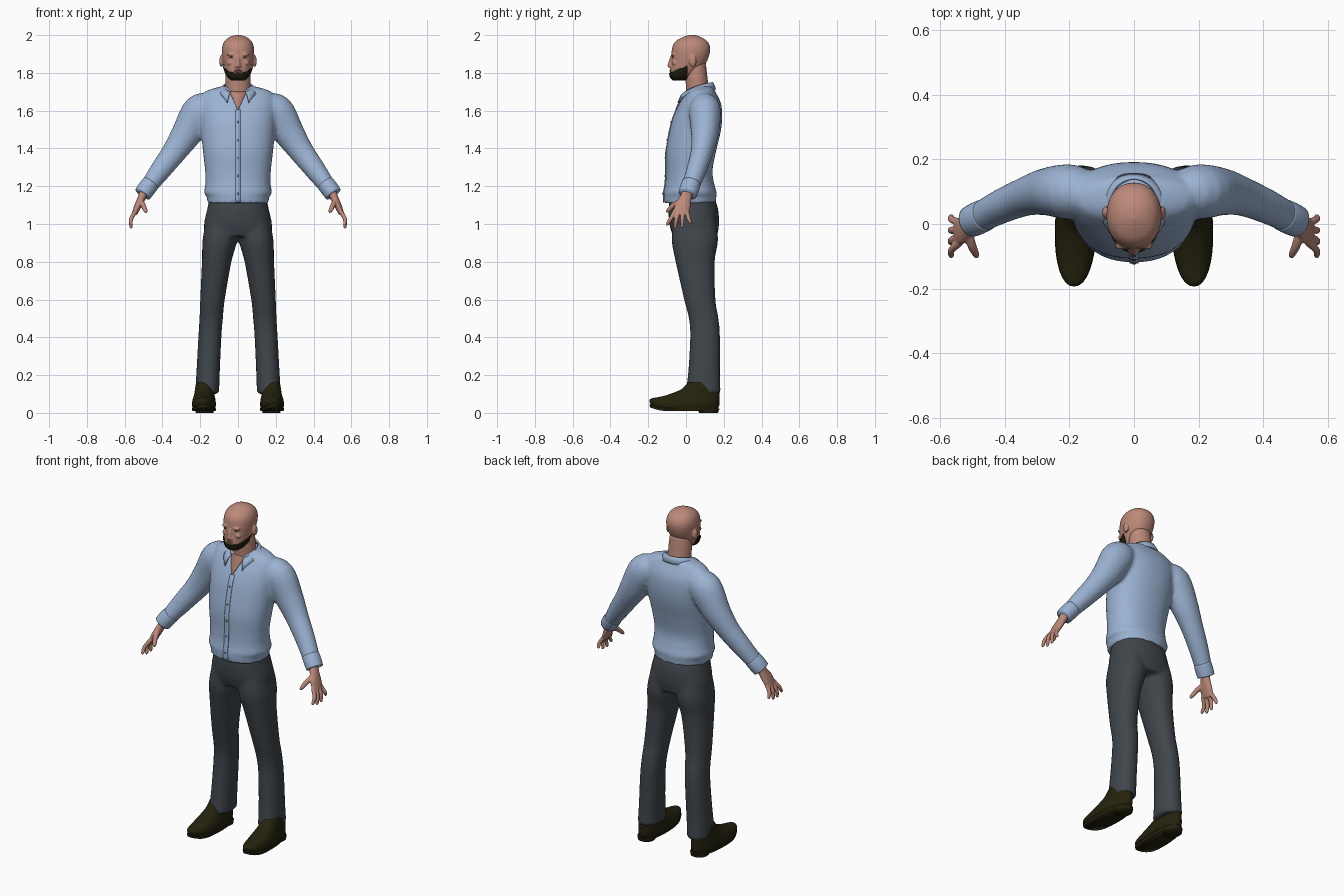
import bpy, bmesh
from math import sin, cos, pi, radians, copysign
from mathutils import Vector, Matrix

if "Cube" in bpy.data.objects:
    bpy.data.objects.remove(bpy.data.objects["Cube"])


def material(name, rgb):
    m = bpy.data.materials.new(name)
    m.use_nodes = True
    m.diffuse_color = (*rgb, 1)
    bsdf = next(n for n in m.node_tree.nodes if n.type == "BSDF_PRINCIPLED")
    bsdf.inputs["Base Color"].default_value = (*rgb, 1)
    return m


SKIN = material("skin", (0.50, 0.25, 0.19))
LIP = material("lip", (0.36, 0.14, 0.11))
SHIRT = material("shirt blue", (0.33, 0.45, 0.65))
BUTTON = material("button blue", (0.12, 0.17, 0.28))
CLOTH = material("trouser grey", (0.05, 0.06, 0.07))
SHOE = material("shoe brown", (0.018, 0.016, 0.004))
HAIR = material("beard dark", (0.013, 0.012, 0.005))
EYE = material("eye white", (0.45, 0.36, 0.32))


def spline(rows, steps):
    """Pass a smooth curve through rows of numbers."""
    ext = [rows[0], *rows, rows[-1]]
    out = []
    for a, b, c, d in zip(ext, ext[1:], ext[2:], ext[3:]):
        for s in range(steps):
            t = s / steps
            out.append([q + t / 2 * (r - p + t * (2*p - 5*q + 4*r - s4 + t * (3*(q - r) + s4 - p)))
                        for p, q, r, s4 in zip(a, b, c, d)])
    return out + [list(rows[-1])]


def tube(bm, rows, flat=False, power=2.0, n=32, steps=4):
    """Loft ellipses (x, y, z, radius a, radius b) along a path."""
    pts = spline(rows, steps)
    rings = []
    for i, (x, y, z, ra, rb) in enumerate(pts):
        u, v = Vector((1, 0, 0)), Vector((0, 1, 0))
        if not flat:
            ahead, behind = pts[min(i + 1, len(pts) - 1)], pts[max(i - 1, 0)]
            t = (Vector(ahead[:3]) - Vector(behind[:3])).normalized()
            u = t.cross(v).normalized()
            v = t.cross(u)
        ring = []
        for k in range(n):
            c, s = cos(2 * pi * k / n), sin(2 * pi * k / n)
            c, s = copysign(abs(c) ** (2 / power), c), copysign(abs(s) ** (2 / power), s)
            ring.append(bm.verts.new(Vector((x, y, z)) + u * ra * c + v * rb * s))
        rings.append(ring)
    faces = [bm.faces.new((r[k], r[(k + 1) % n], q[(k + 1) % n], q[k]))
             for r, q in zip(rings, rings[1:]) for k in range(n)]
    faces += [bm.faces.new(rings[0]), bm.faces.new(rings[-1])]
    bmesh.ops.recalc_face_normals(bm, faces=faces)


def blob(bm, loc, size):
    mat = Matrix.Translation(loc) @ Matrix.Diagonal((*size, 1))
    bmesh.ops.create_uvsphere(bm, u_segments=16, v_segments=10, radius=1, matrix=mat)


def finish(name, bm, mat, voxel=0, blur=3, thick=0):
    """Make the object; voxel fuses overlapping volumes into one skin."""
    for f in bm.faces:
        f.smooth = True
    me = bpy.data.meshes.new(name)
    bm.to_mesh(me)
    bm.free()
    me.materials.append(mat)
    ob = bpy.data.objects.new(name, me)
    bpy.context.collection.objects.link(ob)
    if voxel:
        r = ob.modifiers.new("Fuse", "REMESH")
        r.mode, r.voxel_size, r.use_smooth_shade = "VOXEL", voxel, True
        s = ob.modifiers.new("Soften", "SMOOTH")
        s.factor, s.iterations = 0.5, blur
    if thick:
        s = ob.modifiers.new("Thickness", "SOLIDIFY")
        s.thickness, s.offset = thick, 0
    return ob


def slab(z, front, back, rx, xc=0):
    return (xc, (front + back) / 2, z, rx, (back - front) / 2)


# Shirt: torso and both sleeves fused
TORSO = [(1.11, -.118, .16, .163), (1.145, -.118, .16, .166), (1.165, -.119, .163, .18),
         (1.21, -.11, .15, .173), (1.28, -.106, .14, .174), (1.38, -.106, .158, .185),
         (1.48, -.09, .182, .195), (1.56, -.07, .192, .2), (1.63, -.04, .187, .203),
         (1.67, -.015, .172, .195), (1.7, .005, .155, .175), (1.718, .02, .148, .13),
         (1.73, .03, .14, .08)]
ARM = [(.14, .095, 1.62, .07, .07), (.2, .1, 1.595, .095, .085), (.268, .1, 1.485, .082, .074),
       (.335, .085, 1.385, .066, .06), (.41, .055, 1.285, .056, .053),
       (.475, .022, 1.197, .045, .048), (.5, .01, 1.165, .043, .046)]
bm = bmesh.new()
tube(bm, [slab(*r) for r in TORSO], flat=True, power=2.2, n=48)
for sx in (1, -1):
    tube(bm, [(sx * x, *rest) for x, *rest in ARM])
finish("shirt", bm, SHIRT, voxel=.011, blur=4)


def chest(z):
    """Front surface of the shirt at height z."""
    for (z0, f0, *_), (z1, f1, *_) in zip(TORSO, TORSO[1:]):
        if z <= z1:
            return f0 + (f1 - f0) * (z - z0) / (z1 - z0)
    return TORSO[-1][1]


def chest_strip(name, low, high, half_width, mat, lift):
    bm = bmesh.new()
    rows = []
    for i in range(25):
        z = low + (high - low) * i / 24
        w = half_width(i / 24)
        rows.append([bm.verts.new((x, chest(z) - lift, z)) for x in (-w, w)])
    for a, b in zip(rows, rows[1:]):
        bm.faces.new((a[0], a[1], b[1], b[0]))
    finish(name, bm, mat, thick=.006)


chest_strip("placket", 1.115, 1.605, lambda t: .014, SHIRT, .001)
chest_strip("open_neck", 1.605, 1.7, lambda t: .002 + .042 * t, SKIN, .003)
bm = bmesh.new()
for i in range(5):
    z = 1.16 + .095 * i
    blob(bm, (0, chest(z) - .004, z), (.006, .003, .006))
finish("buttons", bm, BUTTON)

# Collar: open band round the neck with pointed front tips
bm = bmesh.new()
prev = None
for i in range(41):
    t = i / 20 - 1
    a = radians(147) * t
    s, c = sin(a), cos(a)
    top = bm.verts.new((.074 * s, .06 + .08 * c, 1.75 - .055 * t * t))
    mid = bm.verts.new((.087 * s, .06 + (.086 if c > 0 else .1) * c, 1.738 - .055 * t * t))
    low = bm.verts.new((.104 * s, .06 + (.095 if c > 0 else .122) * c,
                        1.712 - .03 * t * t - .042 * t ** 8))
    if prev:
        bm.faces.new((prev[0], top, mid, prev[1]))
        bm.faces.new((prev[1], mid, low, prev[2]))
    prev = (top, mid, low)
finish("collar", bm, SHIRT, thick=.008)

# Trousers: hips and legs fused
LEG = [(1.04, -.06, .15, .01, .165), (.92, -.076, .17, .004, .187), (.8, -.055, .152, .035, .191),
       (.6, -.01, .156, .07, .2), (.5, .015, .172, .08, .204), (.4, .022, .18, .088, .21),
       (.2, .01, .18, .097, .221), (.1, -.006, .184, .1, .227)]
bm = bmesh.new()
tube(bm, [slab(1.14, -.085, .15, .15), slab(1.08, -.093, .17, .163), slab(1.0, -.088, .175, .18),
          slab(.935, -.07, .165, .175)], flat=True, power=2.2)
for sx in (1, -1):
    tube(bm, [slab(z, f, b, (o - i) / 2, sx * (i + o) / 2) for z, f, b, i, o in LEG],
         flat=True, power=2.2)
finish("trousers", bm, CLOTH, voxel=.011, blur=4)

# Head: skull with brow, nose and ears fused
SKULL = [slab(*r) for r in (
    (1.764, -.066, -.01, .03), (1.78, -.08, .03, .05), (1.81, -.083, .07, .066),
    (1.85, -.079, .105, .077), (1.9, -.077, .125, .085), (1.94, -.072, .127, .083),
    (1.97, -.052, .11, .07), (1.99, -.015, .078, .045), (2.0, .015, .05, .015))]
bm = bmesh.new()
tube(bm, SKULL, flat=True, power=2.15)
tube(bm, [(0, -.07, 1.89, .009, .012), (0, -.08, 1.86, .01, .013), (0, -.085, 1.836, .014, .014),
          (0, -.074, 1.826, .012, .012)], flat=True, n=16)
for sx in (1, -1):
    blob(bm, (sx * .035, -.068, 1.897), (.026, .012, .007))
    blob(bm, (sx * .04, -.058, 1.853), (.02, .017, .014))
    blob(bm, (sx * .012, -.08, 1.834), (.009, .009, .008))
    blob(bm, (sx * .088, .036, 1.862), (.011, .02, .032))
finish("head", bm, SKIN, voxel=.005, blur=3)

bm = bmesh.new()
tube(bm, [(0, .065, 1.62, .068, .06), (0, .06, 1.72, .066, .06), (0, .055, 1.78, .066, .058),
          (0, .05, 1.85, .06, .055)], flat=True)
finish("neck", bm, SKIN)

# Face details
for sx, side in ((1, "left"), (-1, "right")):
    bm = bmesh.new()
    blob(bm, (sx * .034, -.068, 1.882), (.012, .006, .004))
    finish(side + "_eye", bm, EYE)
    bm = bmesh.new()
    blob(bm, (sx * .034, -.0725, 1.882), (.004, .003, .004))
    finish(side + "_iris", bm, HAIR)
bm = bmesh.new()
for z in (1.813, 1.806):
    blob(bm, (0, -.081, z), (.021, .006, .004))
finish("lips", bm, LIP)

# Beard: shell over the jaw, trimmed along a rising edge
bm = bmesh.new()
tube(bm, [(x, y, z - .002, a + .004, b + .004) for x, y, z, a, b in SKULL[:5]],
     flat=True, power=2.15, n=72, steps=8)
gone = []
for f in bm.faces:
    p = f.calc_center_median()
    if p.y > .005 or p.z > 1.801 + .42 * (p.y + .083):
        gone.append(f)
bmesh.ops.delete(bm, geom=gone, context="FACES")
finish("beard", bm, HAIR, thick=.004)

# Cuffs, hands and shoes on each side
FINGERS = [(-.058, -.08, -.097, .993), (-.038, -.05, -.058, .978),
           (-.016, -.019, -.02, .981), (.004, .014, .022, 1.0)]
for sx, side in ((1, "left"), (-1, "right")):
    bm = bmesh.new()
    tube(bm, [(sx * .462, .028, 1.215, .047, .05), (sx * .484, .018, 1.187, .048, .051),
              (sx * .505, .008, 1.158, .046, .049)])
    finish(side + "_cuff", bm, SHIRT)

    bm = bmesh.new()
    tube(bm, [(sx * .49, .013, 1.19, .025, .028), (sx * .507, 0, 1.145, .022, .03),
              (sx * .53, -.018, 1.095, .019, .042), (sx * .548, -.027, 1.055, .014, .04)], n=24)
    for base, mid, tip, z in FINGERS:
        tube(bm, [(sx * .54, base, 1.07, .012, .012), (sx * .565, mid, 1.03, .011, .011),
                  (sx * .566, tip, z + .008, .009, .009), (sx * .564, tip, z, .005, .005)], n=12)
    tube(bm, [(sx * .517, -.015, 1.125, .015, .017), (sx * .503, -.065, 1.1, .014, .014),
              (sx * .49, -.093, 1.072, .011, .011), (sx * .486, -.103, 1.062, .006, .006)], n=12)
    finish(side + "_hand", bm, SKIN, voxel=.004, blur=2)

    parts = {
        "shoe": [(.015, -.18, .165, .056), (.04, -.194, .176, .063), (.06, -.182, .178, .062),
                 (.08, -.14, .178, .058), (.1, -.085, .178, .053), (.125, -.025, .175, .05),
                 (.16, .01, .165, .045)],
        "sole": [(.009, -.19, .172, .061), (.024, -.194, .178, .065)],
        "heel": [(0, .07, .17, .047), (.02, .06, .174, .05)],
    }
    for part, rows in parts.items():
        bm = bmesh.new()
        tube(bm, [slab(*r, sx * .18) for r in rows], flat=True, power=2.2)
        for v in bm.verts:
            # toe spring and slight outward turn
            v.co.z += 2 * max(0, -v.co.y - .09) ** 2
            v.co.x -= sx * .03 * v.co.y
        finish(side + "_" + part, bm, SHOE)
